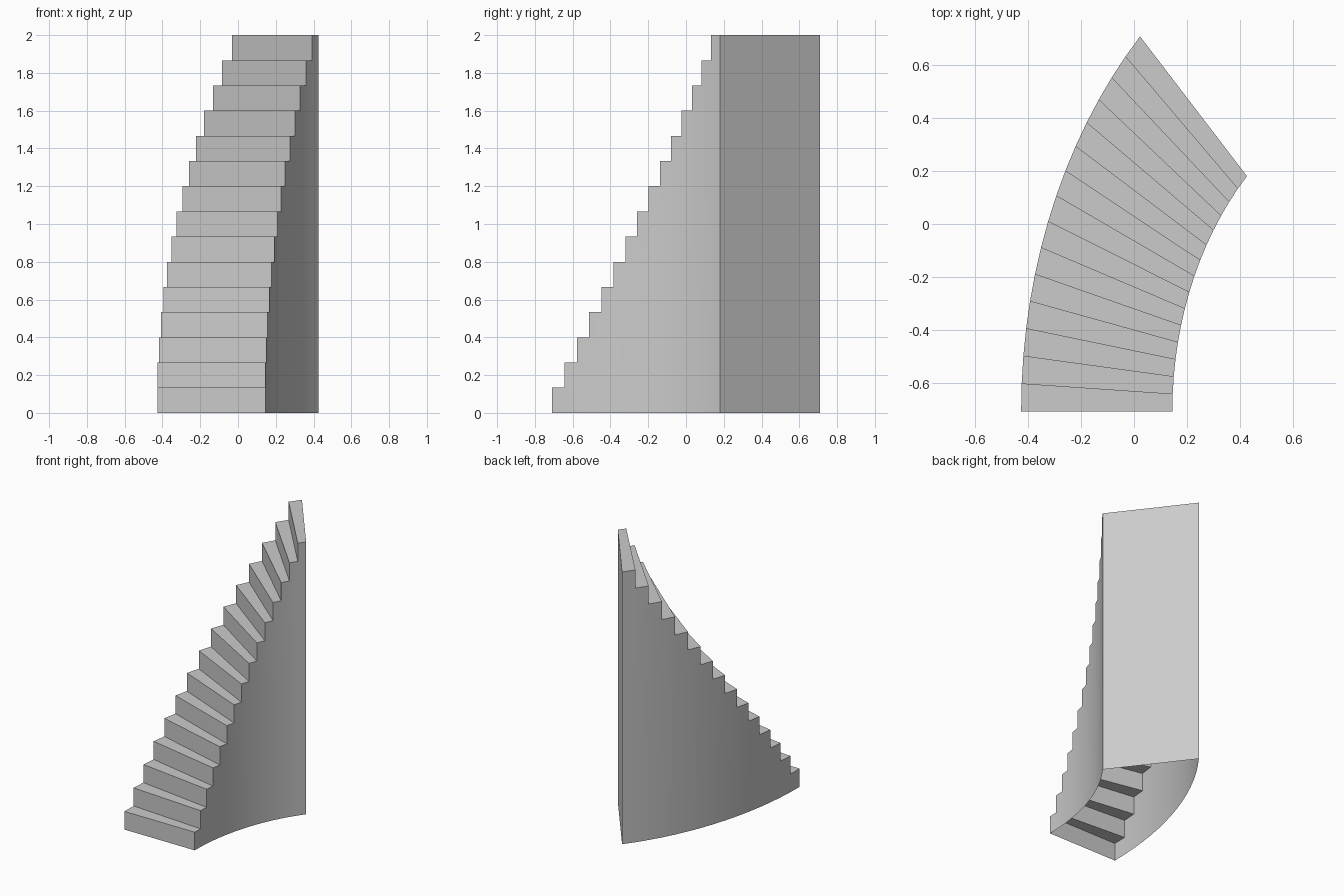
import bpy, bmesh, math

cube = bpy.data.objects.get("Cube")
if cube:
    bpy.data.objects.remove(cube, do_unlink=True)

STEPS = 15
RISE = 2.0 / STEPS
SWEEP = math.radians(45)
OUTER, INNER = 1.536, 0.964      # radii of the two side walls
CENTRE_X, START_Y, STRETCH = 1.109, -0.71, 1.307

grey = bpy.data.materials.new("plain_grey")
grey.use_nodes = True
grey.diffuse_color = (0.6, 0.6, 0.6, 1)
grey.node_tree.nodes["Principled BSDF"].inputs["Base Color"].default_value = (0.6, 0.6, 0.6, 1)


def point(radius, i, level):
    """Point on a side curve at step line i and step height level."""
    a = SWEEP * i / STEPS
    return (CENTRE_X - radius * math.cos(a),
            START_Y + STRETCH * radius * math.sin(a),
            RISE * level)


def build(name, polygons):
    """Make an object from polygons, joining the points they share."""
    bm = bmesh.new()
    for poly in polygons:
        bm.faces.new([bm.verts.new(p) for p in poly])
    bmesh.ops.remove_doubles(bm, verts=bm.verts, dist=0.0001)
    mesh = bpy.data.meshes.new(name)
    bm.to_mesh(mesh)
    bm.free()
    mesh.materials.append(grey)
    obj = bpy.data.objects.new(name, mesh)
    bpy.context.collection.objects.link(obj)
    return obj


def side_wall(name, radius, flip):
    """Curved wall with a stepped top edge, reaching the ground."""
    columns = []
    for i in range(STEPS):
        poly = [point(radius, i, 0), point(radius, i + 1, 0),
                point(radius, i + 1, i + 1), point(radius, i, i + 1)]
        if i:
            poly.append(point(radius, i, i))
        columns.append(poly[::-1] if flip else poly)
    wall = build(name, columns)
    bpy.ops.object.select_all(action='DESELECT')
    wall.select_set(True)
    bpy.context.view_layer.objects.active = wall
    bpy.ops.object.shade_smooth_by_angle(angle=math.radians(30))


# Risers and treads, open underneath
steps = []
for i in range(STEPS):
    steps.append([point(OUTER, i, i), point(INNER, i, i),
                  point(INNER, i, i + 1), point(OUTER, i, i + 1)])
    steps.append([point(OUTER, i, i + 1), point(INNER, i, i + 1),
                  point(INNER, i + 1, i + 1), point(OUTER, i + 1, i + 1)])
build("steps", steps)

# Curved side walls
side_wall("inner_wall", INNER, False)
side_wall("outer_wall", OUTER, True)

# Flat panel closing the tall end
build("back_panel", [[point(INNER, STEPS, 0), point(OUTER, STEPS, 0),
                      point(OUTER, STEPS, STEPS), point(INNER, STEPS, STEPS)]])
